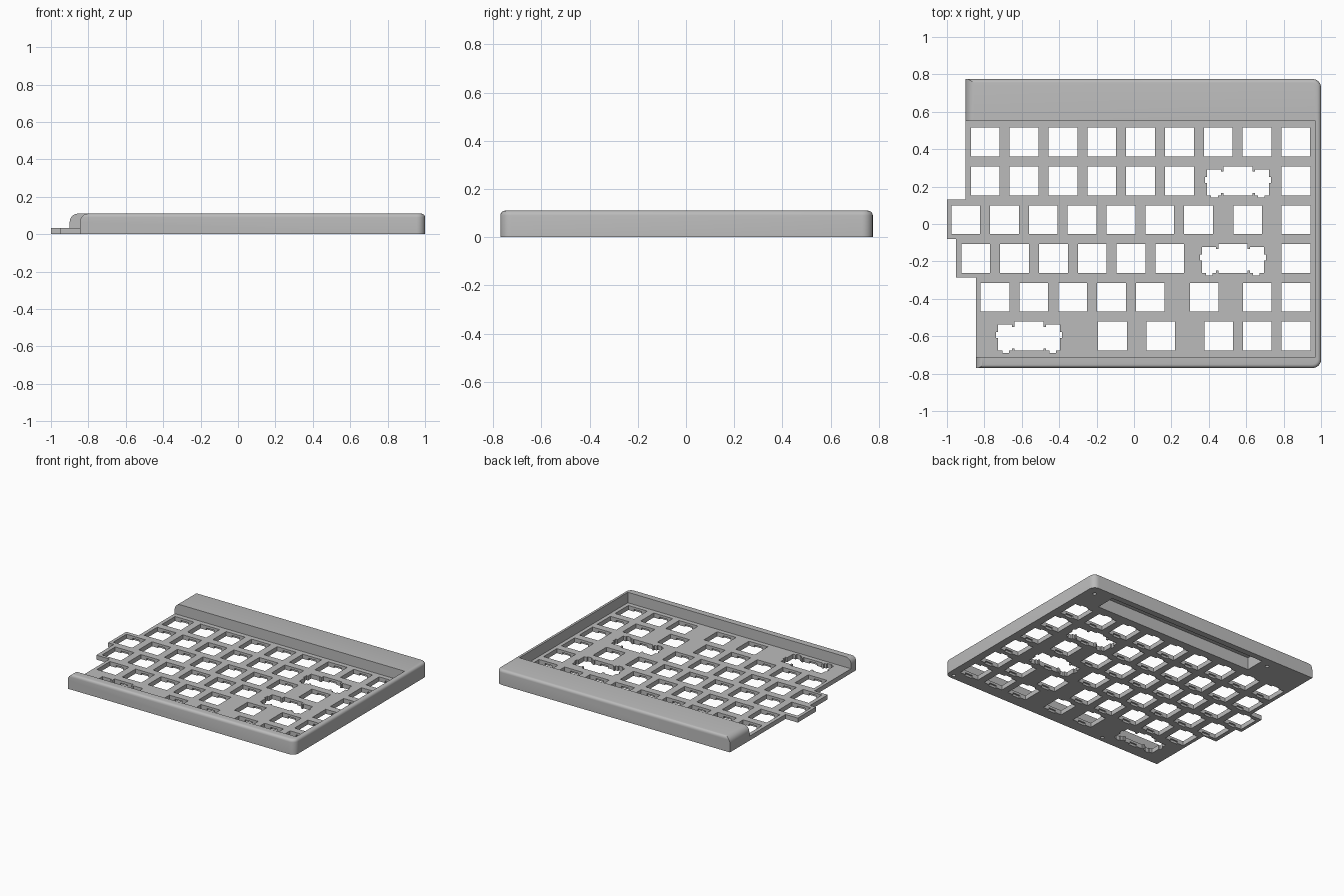
import bpy
import bmesh
import math

if "Cube" in bpy.data.objects:
    bpy.data.objects.remove(bpy.data.objects["Cube"], do_unlink=True)

HEIGHT, PLATE = 0.11, 0.033
PITCH, HALF = 0.2075, 0.077

grey = bpy.data.materials.new("case grey")
grey.use_nodes = True
grey.diffuse_color = (0.5, 0.5, 0.5, 1)
grey.node_tree.nodes["Principled BSDF"].inputs["Base Color"].default_value = (0.5, 0.5, 0.5, 1)


def prism(bm, points, low, high, along_y=False):
    """Extrude a closed outline along z, or an x-z outline along y."""
    def place(p, h):
        return (p[0], h, p[1]) if along_y else (p[0], p[1], h)
    a = [bm.verts.new(place(p, low)) for p in points]
    b = [bm.verts.new(place(p, high)) for p in points]
    bm.faces.new(a)
    bm.faces.new(b)
    for i in range(len(a)):
        j = (i + 1) % len(a)
        bm.faces.new((a[i], a[j], b[j], b[i]))


def rect(x0, x1, y0, y1):
    return [(x0, y0), (x1, y0), (x1, y1), (x0, y1)]


def circle(x, y, r, n=16):
    return [(x + r * math.cos(k * math.tau / n), y + r * math.sin(k * math.tau / n)) for k in range(n)]


def to_object(name, bm):
    bmesh.ops.recalc_face_normals(bm, faces=bm.faces)
    mesh = bpy.data.meshes.new(name)
    bm.to_mesh(mesh)
    bm.free()
    obj = bpy.data.objects.new(name, mesh)
    bpy.context.collection.objects.link(obj)
    return obj


def cut(target, bm):
    cutter = to_object("cutter", bm)
    cutter.hide_render = True
    mod = target.modifiers.new("cut", "BOOLEAN")
    mod.operation, mod.solver, mod.object = "DIFFERENCE", "EXACT", cutter
    bpy.context.view_layer.objects.active = target
    bpy.ops.object.modifier_apply(modifier=mod.name)
    bpy.data.objects.remove(cutter, do_unlink=True)


# Solid case with the stepped left edge
outline = [(-0.9, 0.775), (-0.9, 0.13), (-1, 0.13), (-1, -0.08), (-0.953, -0.08),
           (-0.953, -0.285), (-0.845, -0.285), (-0.845, -0.77), (1, -0.77), (1, 0.775)]
bm = bmesh.new()
prism(bm, outline, 0, HEIGHT)
bmesh.ops.recalc_face_normals(bm, faces=bm.faces)

# Rounded right corners, then rounded top rim
corners = [e for e in bm.edges if all(v.co.x > 0.99 for v in e.verts)
           and abs(e.verts[0].co.z - e.verts[1].co.z) > 0.05]
bmesh.ops.bevel(bm, geom=corners, offset=0.045, segments=6, profile=0.5, affect="EDGES")
rim = [e for e in bm.edges if all(v.co.z > HEIGHT - 0.001 for v in e.verts)
       and max(v.co.x for v in e.verts) > 0]
bmesh.ops.bevel(bm, geom=rim, offset=0.02, segments=4, profile=0.5, affect="EDGES")
case = to_object("keyboard_case", bm)

# Open tray above the switch plate
bm = bmesh.new()
prism(bm, rect(-1.2, 0.97, -0.71, 0.55), PLATE, 0.3)
cut(case, bm)

# Rounded left ends of the rear block and the front wall
bm = bmesh.new()
R = 0.045
for x, y0, y1 in ((-0.9, 0.5, 0.9), (-0.845, -0.9, -0.6)):
    arc = [(x + R - R * math.sin(t * math.pi / 12), HEIGHT - R + R * math.cos(t * math.pi / 12))
           for t in range(7)]
    prism(bm, arc + [(x - 0.02, HEIGHT - R), (x - 0.02, 0.2), (x + R, 0.2)], y0, y1, True)
cut(case, bm)

# Switch rows, back to front: first key x, run length, single keys, wide key
last = 0.866
rows = [(-0.795, 9, [], None),
        (-0.795, 6, [last], 0.556),
        (-0.9, 7, [0.608, last], None),
        (-0.846, 6, [last], 0.529),
        (-0.743, 5, [0.376, last - PITCH, last], None),
        (0, 0, [-0.115, 0.143, 0.453, last - PITCH, last], -0.561)]

# Right half of the wide key opening with its stabiliser pockets
half = [(HALF, HALF), (HALF, 0.05), (0.09, 0.05), (0.09, 0.061), (0.165, 0.061),
        (0.165, 0.022), (0.177, 0.022), (0.177, -0.01), (0.165, -0.01), (0.165, -0.078),
        (0.143, -0.078), (0.143, -0.09), (0.108, -0.09), (0.108, -0.078), (0.09, -0.078),
        (0.09, -0.065), (HALF, -0.065), (HALF, -HALF)]
wide_shape = half + [(-x, y) for x, y in reversed(half)]

holes, under = bmesh.new(), bmesh.new()
for r, (start, count, singles, wide) in enumerate(rows):
    y = 0.438 - r * PITCH
    xs = [start + k * PITCH for k in range(count)] + singles
    for x in xs:
        prism(holes, rect(x - HALF, x + HALF, y - HALF, y + HALF), -0.1, 0.2)
    if wide is not None:
        prism(holes, [(wide + px, y + py) for px, py in wide_shape], -0.1, 0.2)
        xs.append(wide)
    # Clip recesses on the underside
    for x in xs:
        prism(under, rect(x - 0.03, x + 0.03, y - HALF - 0.012, y + HALF + 0.012), -0.1, 0.016)

# Electronics bay and screw holes on the underside
prism(under, rect(-0.5, 0.8, 0.585, 0.73), -0.1, 0.09)
for x, y in ((0.93, 0.7), (-0.57, 0.7), (0.95, -0.735), (-0.34, -0.735)):
    prism(under, circle(x, y, 0.013), -0.1, 0.07)
cut(case, holes)
cut(case, under)

case.data.materials.clear()
case.data.materials.append(grey)
for p in case.data.polygons:
    p.material_index = 0
bpy.ops.object.select_all(action="DESELECT")
case.select_set(True)
bpy.context.view_layer.objects.active = case
bpy.ops.object.shade_smooth_by_angle(angle=math.radians(30))
